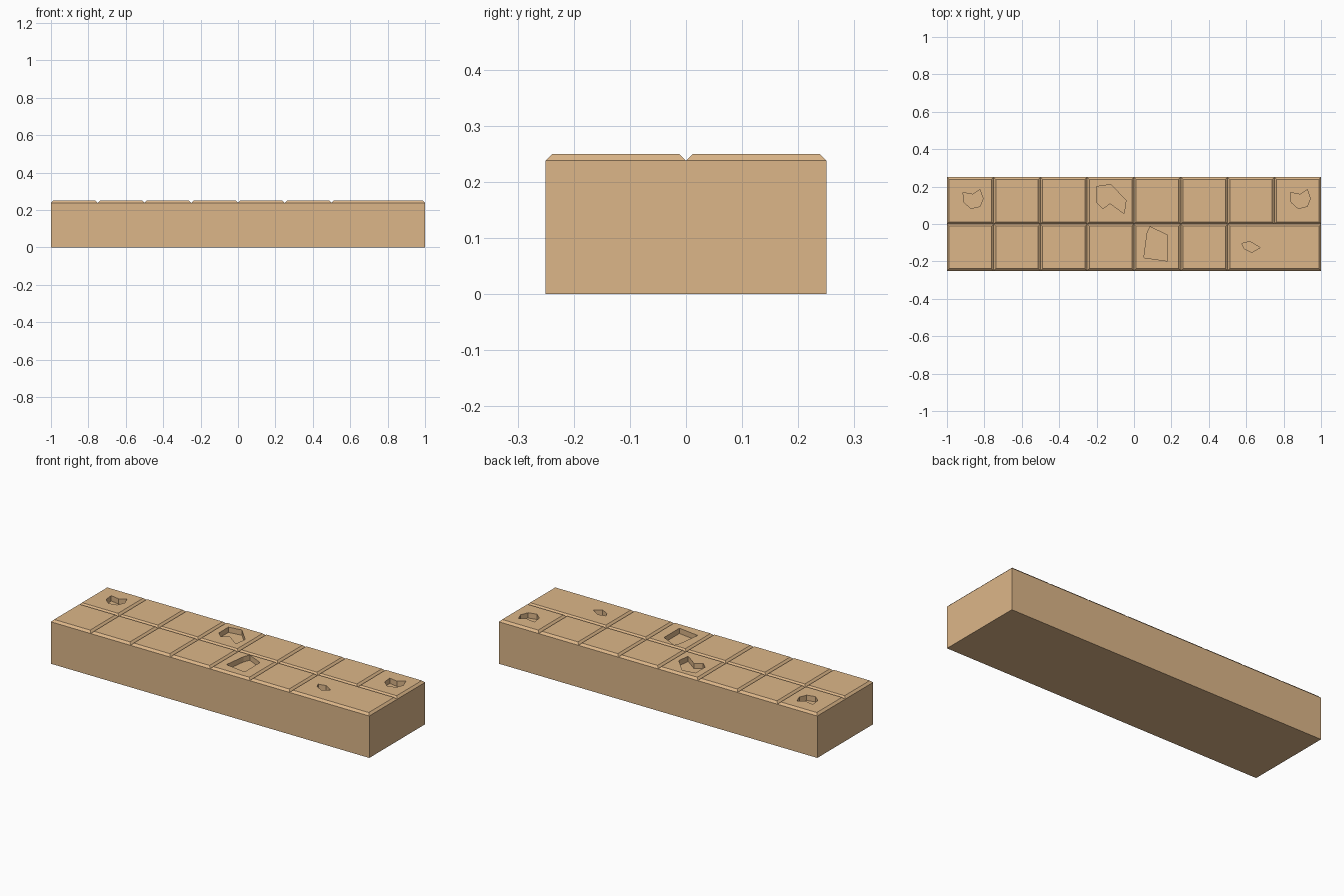
import bpy, bmesh

if "Cube" in bpy.data.objects:
    bpy.data.objects.remove(bpy.data.objects["Cube"])

L, W, H = 2.0, 0.5, 0.25      # overall block
C = 0.012                     # chamfer of each paving tile
PIT_DEPTH = 0.03
T = 0.25                      # tile size


def to_object(bm, name):
    mesh = bpy.data.meshes.new(name)
    bm.to_mesh(mesh)
    bm.free()
    obj = bpy.data.objects.new(name, mesh)
    bpy.context.collection.objects.link(obj)
    return obj


def add_tile(bm, x, y, left=C, right=C):
    # chamfered tile top; a zero chamfer leaves that side flush with its neighbour
    low = [bm.verts.new(p) for p in ((x, y, H - C), (x + T, y, H - C),
                                     (x + T, y + T, H - C), (x, y + T, H - C))]
    x0, x1, y0, y1 = x + left, x + T - right, y + C, y + T - C
    top = [bm.verts.new(p) for p in ((x0, y0, H), (x1, y0, H), (x1, y1, H), (x0, y1, H))]
    bm.faces.new(top)
    for i in range(4):
        if (i == 1 and right == 0) or (i == 3 and left == 0):
            continue
        j = (i + 1) % 4
        bm.faces.new((low[i], low[j], top[j], top[i]))


# Tiled block: 8 x 2 tiles, with one worn-away joint at the front right
bm = bmesh.new()
for row in range(2):
    for col in range(8):
        add_tile(bm, -L / 2 + col * T, -W / 2 + row * T,
                 left=0 if (row, col) == (0, 7) else C,
                 right=0 if (row, col) == (0, 6) else C)
bmesh.ops.remove_doubles(bm, verts=bm.verts, dist=1e-4)

# Side walls and underside
rim = [e for e in bm.edges if e.is_boundary]
walls = bmesh.ops.extrude_edge_only(bm, edges=rim)["geom"]
for v in walls:
    if isinstance(v, bmesh.types.BMVert):
        v.co.z = 0
bmesh.ops.holes_fill(bm, edges=[e for e in bm.edges if e.is_boundary], sides=0)
bmesh.ops.recalc_face_normals(bm, faces=bm.faces)
bmesh.ops.dissolve_limit(bm, angle_limit=0.001, verts=bm.verts,
                         edges=[e for e in bm.edges if max(v.co.z for v in e.verts) < H - 1e-4])
block = to_object(bm, "tiled_stone_block")

# Chipped pits: outlines seen from above
chip = [(-.914, .168), (-.861, .158), (-.824, .184), (-.807, .136),
        (-.824, .094), (-.872, .083), (-.909, .115)]
pits = [
    chip,
    [(x + 1.75, y) for x, y in chip],
    [(-.2, .2), (-.123, .211), (-.043, .126), (-.053, .056),
     (-.128, .11), (-.166, .083), (-.2, .115)],
    [(.085, -.015), (.18, -.06), (.18, -.198), (.053, -.18), (.07, -.05)],
    [(.577, -.104), (.62, -.094), (.674, -.126), (.63, -.152), (.588, -.131)],
]
bm = bmesh.new()
for outline in pits:
    face = bm.faces.new([bm.verts.new((x, y, H - PIT_DEPTH)) for x, y in outline])
    geom = bmesh.ops.extrude_face_region(bm, geom=[face], use_keep_orig=True)["geom"]
    bmesh.ops.translate(bm, vec=(0, 0, 0.1),
                        verts=[g for g in geom if isinstance(g, bmesh.types.BMVert)])
bmesh.ops.recalc_face_normals(bm, faces=bm.faces)
cutter = to_object(bm, "pit_cutter")
cutter.hide_render = True

mod = block.modifiers.new("pits", 'BOOLEAN')
mod.operation = 'DIFFERENCE'
mod.solver = 'EXACT'
mod.object = cutter
bpy.context.view_layer.objects.active = block
bpy.ops.object.modifier_apply(modifier=mod.name)
bpy.data.objects.remove(cutter)

# Sandstone colour
mat = bpy.data.materials.new("sandstone")
mat.diffuse_color = (0.72, 0.47, 0.25, 1)
mat.use_nodes = True
mat.node_tree.nodes["Principled BSDF"].inputs["Base Color"].default_value = mat.diffuse_color
block.data.materials.clear()
block.data.materials.append(mat)
